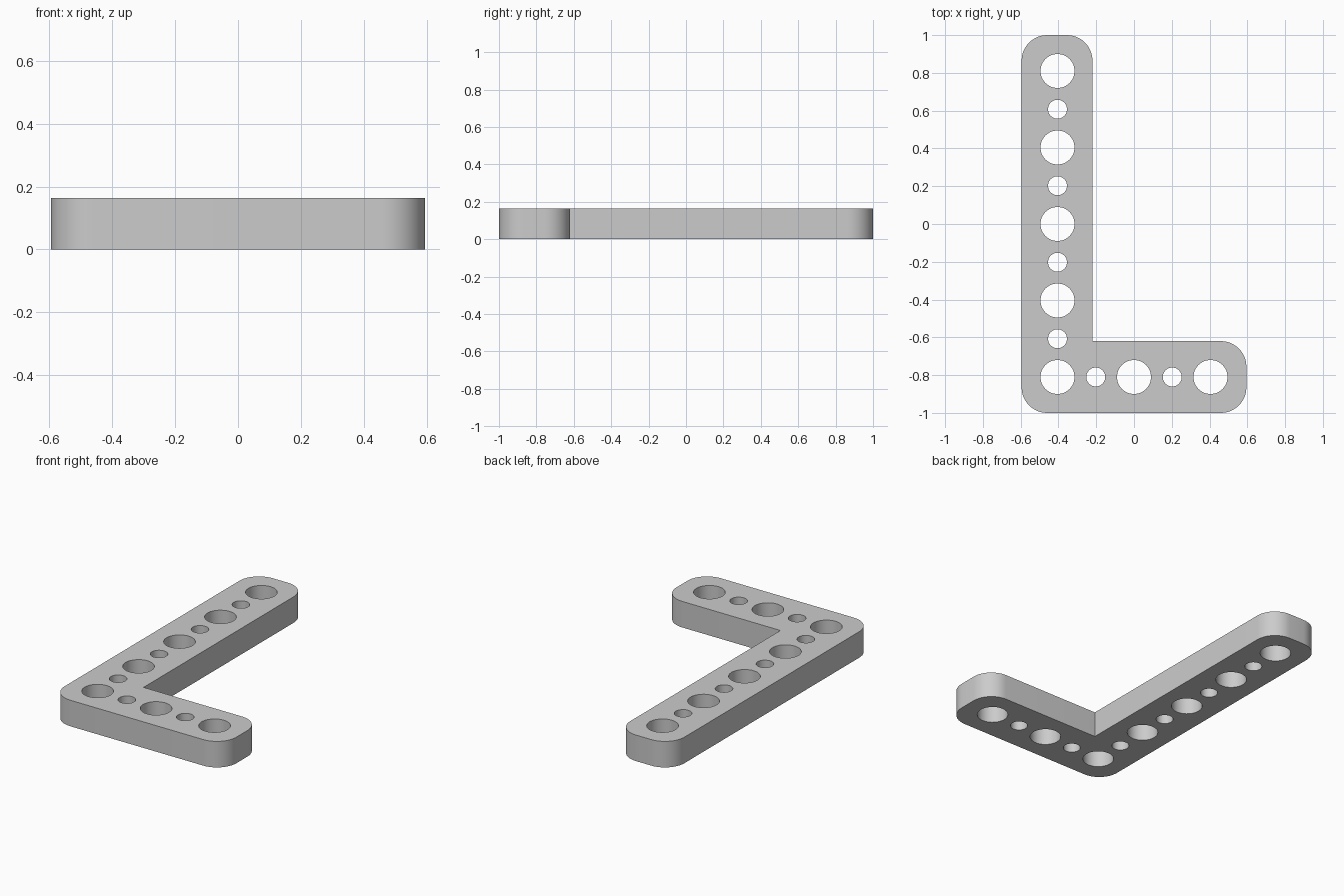
import bpy, bmesh, math
from mathutils import Vector

cube = bpy.data.objects.get("Cube")
if cube:
    bpy.data.objects.remove(cube, do_unlink=True)

HEIGHT = 0.163
X, Y = 0.595, 1.0            # outer half sizes
INNER_X, INNER_Y = -0.22, -0.62
CORNER = 0.135
PITCH = 0.405                # spacing of the large holes
HOLE_X, HOLE_Y = -0.405, -0.81


def arc(cx, cy, r, start, sweep, n):
    return [(cx + r * math.cos(start + sweep * i / n),
             cy + r * math.sin(start + sweep * i / n)) for i in range(n + 1)]


def add_loop(curve, points):
    spline = curve.splines.new('POLY')
    spline.points.add(len(points) - 1)
    for p, (x, y) in zip(spline.points, points):
        p.co = (x, y, 0, 1)
    spline.use_cyclic_u = True


# L-shaped outline: five rounded corners, one sharp inner corner
corners = [(-X, -Y, 1, 1, 2), (X, -Y, -1, 1, 3), (X, INNER_Y, -1, -1, 0),
           None, (INNER_X, Y, -1, -1, 0), (-X, Y, 1, -1, 1)]
outline = []
for c in corners:
    if c is None:
        outline.append((INNER_X, INNER_Y))
    else:
        x, y, sx, sy, quarter = c
        outline += arc(x + sx * CORNER, y + sy * CORNER, CORNER,
                       quarter * math.pi / 2, math.pi / 2, 12)

profile = bpy.data.curves.new("bracket_profile", 'CURVE')
profile.dimensions = '2D'
profile.fill_mode = 'BOTH'
profile.extrude = HEIGHT / 2
add_loop(profile, outline)

# Alternating large and small through holes along both arms
steps = [(0, i) for i in range(9)] + [(i, 0) for i in range(1, 5)]
for i, j in steps:
    radius = 0.05 if (i + j) % 2 else 0.09
    ring = arc(HOLE_X + i * PITCH / 2, HOLE_Y + j * PITCH / 2,
               radius, 0, 2 * math.pi, 48)[:-1]
    add_loop(profile, ring)

# Turn the filled profile into a clean mesh
source = bpy.data.objects.new("bracket_profile", profile)
bpy.context.collection.objects.link(source)
bpy.context.view_layer.update()
mesh = bpy.data.meshes.new_from_object(
    source.evaluated_get(bpy.context.evaluated_depsgraph_get()))
bpy.data.objects.remove(source, do_unlink=True)
bpy.data.curves.remove(profile)

bm = bmesh.new()
bm.from_mesh(mesh)
bmesh.ops.remove_doubles(bm, verts=bm.verts, dist=0.0005)
bmesh.ops.translate(bm, verts=bm.verts, vec=Vector((0, 0, HEIGHT / 2)))
bmesh.ops.recalc_face_normals(bm, faces=bm.faces)
bm.to_mesh(mesh)
bm.free()

# Plain grey material
grey = bpy.data.materials.new("light_grey")
grey.use_nodes = True
colour = (0.6, 0.6, 0.6, 1)
grey.diffuse_color = colour
grey.node_tree.nodes["Principled BSDF"].inputs["Base Color"].default_value = colour
mesh.materials.clear()
mesh.materials.append(grey)

bracket = bpy.data.objects.new("corner_bracket", mesh)
bpy.context.collection.objects.link(bracket)
bpy.ops.object.select_all(action='DESELECT')
bracket.select_set(True)
bpy.context.view_layer.objects.active = bracket
bpy.ops.object.shade_smooth_by_angle(angle=math.radians(30))
